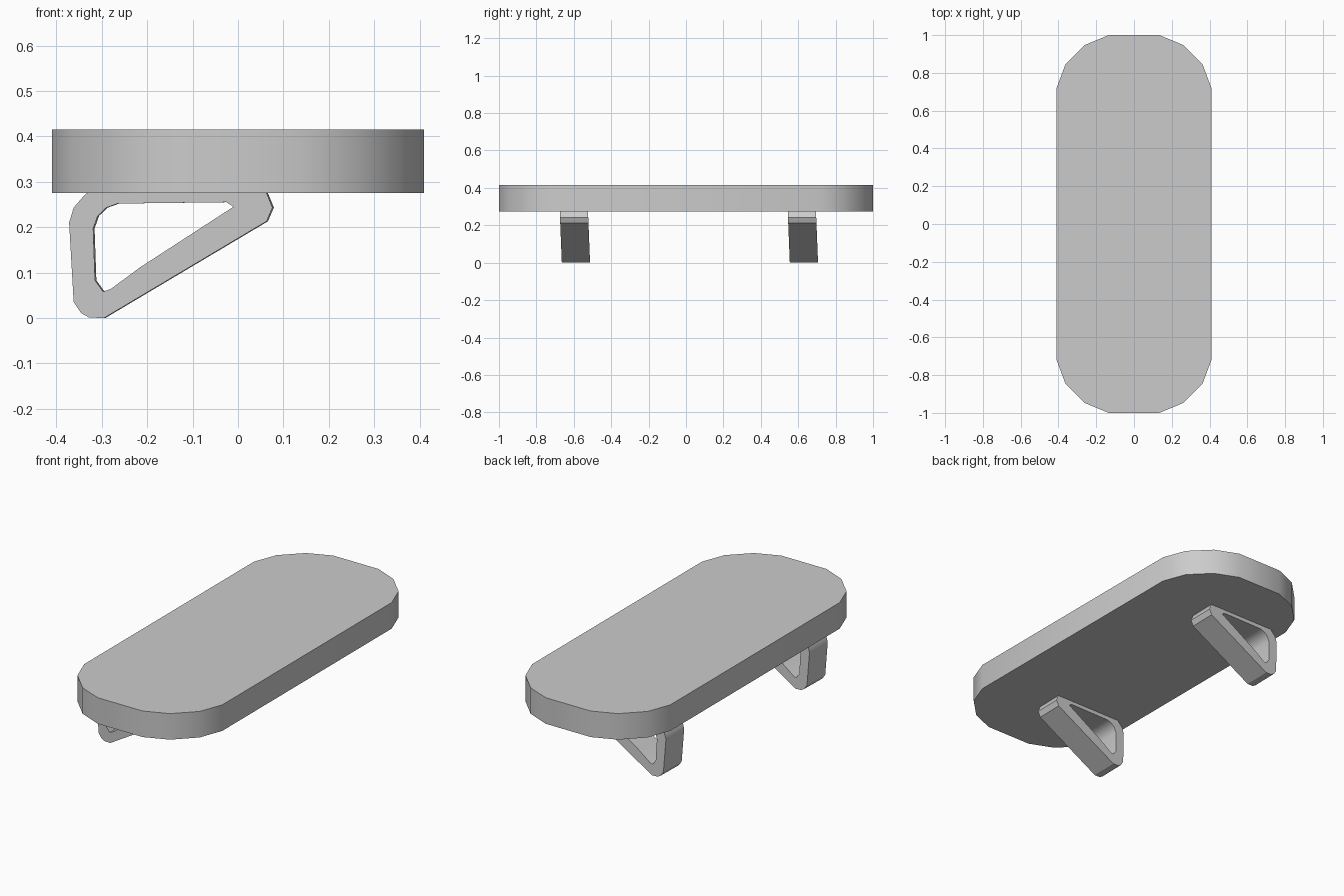
import bpy, bmesh, math

if "Cube" in bpy.data.objects:
    bpy.data.objects.remove(bpy.data.objects["Cube"])


def prism(name, loops, place, depth):
    """Fill flat outline loops (later loops are holes), then extrude; place(u, v, d) maps to 3D."""
    bm = bmesh.new()
    edges = []
    for pts in loops:
        vs = [bm.verts.new((u, v, 0)) for u, v in pts]
        edges += [bm.edges.new((vs[i - 1], vs[i])) for i in range(len(vs))]
    bmesh.ops.triangle_fill(bm, use_beauty=True, use_dissolve=False, edges=edges)
    ext = bmesh.ops.extrude_face_region(bm, geom=bm.faces[:])
    for g in ext["geom"]:
        if isinstance(g, bmesh.types.BMVert):
            g.co.z = depth
    for v in bm.verts:
        v.co = place(*v.co)
    bmesh.ops.recalc_face_normals(bm, faces=bm.faces[:])
    bmesh.ops.dissolve_limit(bm, angle_limit=0.01, verts=bm.verts[:], edges=bm.edges[:])
    mesh = bpy.data.meshes.new(name)
    bm.to_mesh(mesh)
    bm.free()
    ob = bpy.data.objects.new(name, mesh)
    bpy.context.collection.objects.link(ob)
    bpy.ops.object.select_all(action='DESELECT')
    ob.select_set(True)
    bpy.context.view_layer.objects.active = ob
    bpy.ops.object.shade_smooth_by_angle(angle=math.radians(30))
    return ob


# Board: one rounded corner mirrored to all four
corner = [(0.41, 0.72), (0.363, 0.845), (0.26, 0.948), (0.134, 1.0)]
half = corner + [(-x, y) for x, y in reversed(corner)]
board = half + [(-x, -y) for x, y in half]
prism("board", [board], lambda u, v, d: (u, v, 0.275 + d), 0.14)

# Brackets: rounded triangular loops, top sunk into the board
outer = [(-0.362, 0.035), (-0.346, 0.011), (-0.328, 0.001), (-0.295, 0.0),
         (0.063, 0.213), (0.076, 0.243), (0.063, 0.275), (0.03, 0.301),
         (-0.29, 0.301), (-0.336, 0.273), (-0.362, 0.243), (-0.372, 0.21)]
inner = [(-0.315, 0.083), (-0.297, 0.058), (-0.28, 0.064), (-0.215, 0.112),
         (-0.01, 0.245), (-0.026, 0.255), (-0.265, 0.252), (-0.29, 0.243),
         (-0.309, 0.225), (-0.319, 0.197)]

# Both lean slightly, so the lower end sits a little toward +y
for name, y0 in (("front_bracket", -0.664), ("back_bracket", 0.555)):
    prism(name, [outer, inner],
          lambda u, v, d, y0=y0: (u + 0.02 * d, y0 + d - 0.04 * v, v), 0.151)
